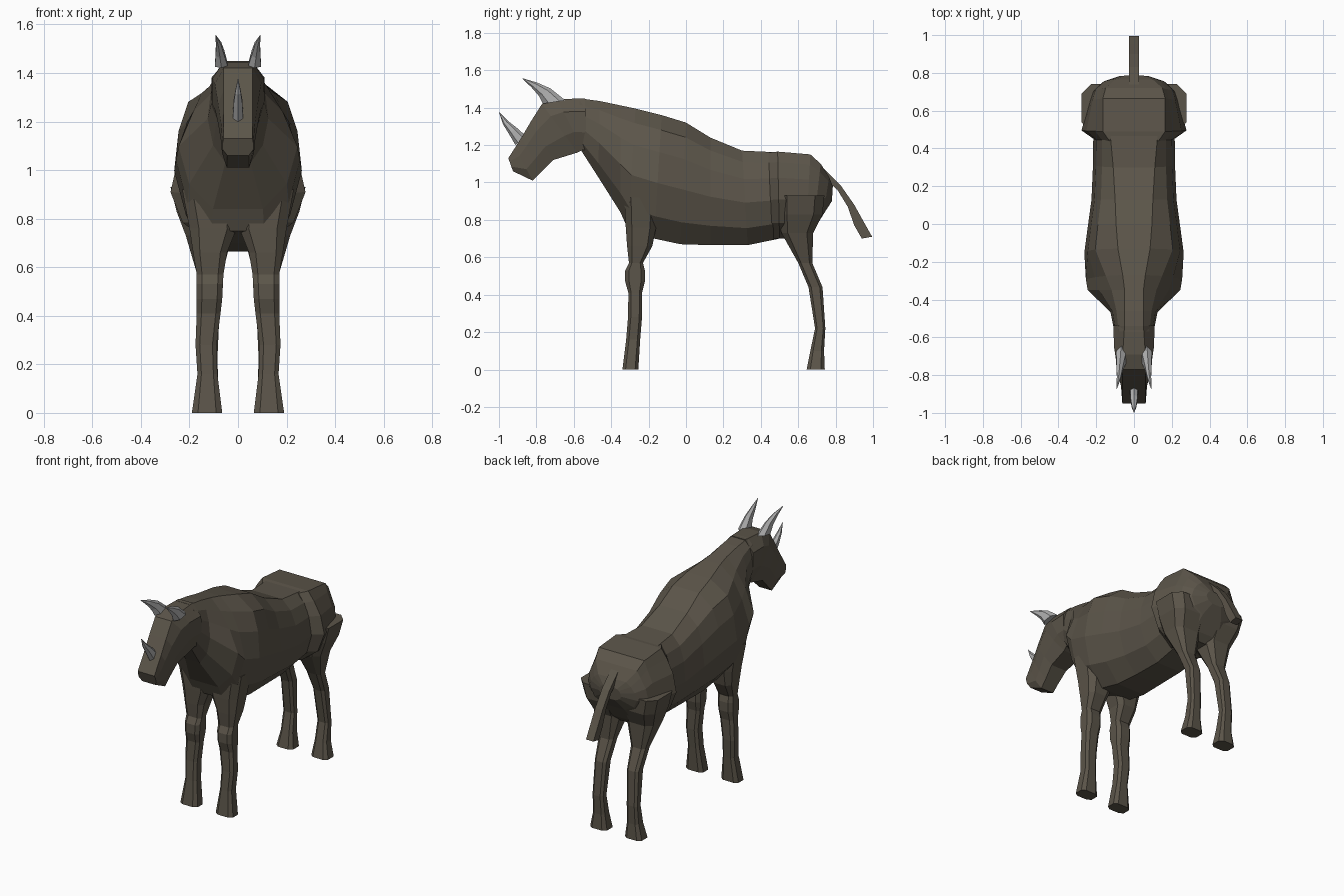
import bpy
import bmesh
from mathutils import Vector


def material(name, color):
    m = bpy.data.materials.new(name)
    m.diffuse_color = (*color, 1)
    return m


HIDE = material("dark hide", (0.105, 0.09, 0.067))
HORN = material("pale horn", (0.45, 0.45, 0.45))


def loft(name, rings, mat):
    """Skin a list of equal-length point rings and cap both ends."""
    bm = bmesh.new()
    rows = [[bm.verts.new(p) for p in r] for r in rings]
    n = len(rows[0])
    for a, b in zip(rows, rows[1:]):
        for i in range(n):
            j = (i + 1) % n
            bm.faces.new((a[i], a[j], b[j], b[i]))
    bm.faces.new(rows[0])
    bm.faces.new(rows[-1])
    bmesh.ops.remove_doubles(bm, verts=bm.verts, dist=0.0005)
    bmesh.ops.recalc_face_normals(bm, faces=bm.faces)
    me = bpy.data.meshes.new(name)
    bm.to_mesh(me)
    bm.free()
    me.materials.append(mat)
    ob = bpy.data.objects.new(name, me)
    bpy.context.collection.objects.link(ob)
    return ob


def section(ty, tz, by, bz, half):
    """Symmetric ring from a top point to a bottom point; half = (drop, half width)."""
    right = [(w, ty + (by - ty) * f, tz + (bz - tz) * f) for f, w in half]
    return right + [(-x, y, z) for x, y, z in reversed(right)]


def torso_section(ty, tz, by, bz, wt, w, s):
    """wt = flat back width, w = widest, s = narrowing of the upper flank."""
    return section(ty, tz, by, bz, [
        (0, wt), (0.12, max(wt, 0.78 * w * s)), (0.3, 0.93 * w * (s + 1) / 2),
        (0.55, w), (0.82, 0.82 * w), (1, 0.42 * w)])


def head_section(ty, tz, by, bz, wt, w):
    return section(ty, tz, by, bz, [(0, wt), (0.25, w), (0.65, w), (1, 0.7 * w)])


def bar_section(ty, tz, by, bz, w):
    return section(ty, tz, by, bz, [(0, w), (1, w)])


def leg_section(z, y0, y1, x0, x1, side):
    """Chamfered rectangle at height z."""
    c = 0.2
    pts = [(c, 0), (1 - c, 0), (1, c), (1, 1 - c), (1 - c, 1), (c, 1), (0, 1 - c), (0, c)]
    return [(side * (x0 + (x1 - x0) * u), y0 + (y1 - y0) * v, z) for u, v in pts]


# Neck, chest and barrel
loft("torso", [torso_section(*r) for r in (
    (-0.57, 1.45, -0.56, 1.17, 0.05, 0.105, 1),
    (-0.46, 1.435, -0.47, 1.03, 0.05, 0.125, 0.95),
    (-0.35, 1.412, -0.35, 0.84, 0.05, 0.245, 0.62),
    (-0.27, 1.395, -0.31, 0.75, 0.06, 0.255, 0.75),
    (-0.13, 1.36, -0.17, 0.70, 0.085, 0.263, 1),
    (0.0, 1.32, -0.03, 0.67, 0.095, 0.245, 1),
    (0.13, 1.24, 0.13, 0.665, 0.10, 0.225, 1),
    (0.30, 1.17, 0.33, 0.665, 0.11, 0.217, 1),
    (0.52, 1.16, 0.50, 0.70, 0.13, 0.215, 1))], HIDE)

# Rump, flaring at its front edge
loft("rump", [torso_section(*r) for r in (
    (0.44, 1.16, 0.46, 0.70, 0.13, 0.215, 1),
    (0.49, 1.165, 0.50, 0.70, 0.165, 0.278, 0.95),
    (0.665, 1.15, 0.64, 0.70, 0.165, 0.235, 1),
    (0.72, 1.10, 0.68, 0.74, 0.15, 0.22, 1),
    (0.765, 1.03, 0.735, 0.83, 0.10, 0.17, 1),
    (0.785, 0.98, 0.78, 0.90, 0.05, 0.08, 1))], HIDE)

# Head, from the muzzle back to the poll
loft("head", [head_section(*r) for r in (
    (-0.95, 1.13, -0.925, 1.06, 0.06, 0.063),
    (-0.915, 1.185, -0.82, 1.01, 0.06, 0.066),
    (-0.88, 1.24, -0.775, 1.055, 0.06, 0.07),
    (-0.83, 1.325, -0.71, 1.12, 0.06, 0.082),
    (-0.77, 1.42, -0.58, 1.16, 0.06, 0.095),
    (-0.69, 1.445, -0.55, 1.175, 0.06, 0.105),
    (-0.54, 1.45, -0.53, 1.17, 0.05, 0.11))], HIDE)

# Tail, widening toward its tip
loft("tail", [bar_section(*r) for r in (
    (0.73, 1.08, 0.73, 1.03, 0.027),
    (0.83, 0.98, 0.81, 0.96, 0.027),
    (0.90, 0.88, 0.865, 0.87, 0.027),
    (0.95, 0.79, 0.90, 0.77, 0.027),
    (0.995, 0.71, 0.94, 0.70, 0.027))], HIDE)

# Legs: height, back and front limits, inner and outer limits
FRONT_LEG = (
    (0.92, -0.33, -0.15, 0.02, 0.23), (0.76, -0.322, -0.16, 0.005, 0.20),
    (0.66, -0.315, -0.18, 0.045, 0.185), (0.57, -0.305, -0.23, 0.06, 0.17),
    (0.53, -0.325, -0.22, 0.062, 0.17), (0.47, -0.325, -0.22, 0.065, 0.17),
    (0.41, -0.308, -0.235, 0.072, 0.17), (0.28, -0.31, -0.235, 0.088, 0.175),
    (0.16, -0.32, -0.245, 0.085, 0.167), (0.0, -0.34, -0.255, 0.065, 0.19))
HIND_LEG = (
    (0.93, 0.49, 0.74, 0.03, 0.278), (0.83, 0.492, 0.73, 0.02, 0.253),
    (0.73, 0.51, 0.68, 0.025, 0.215), (0.57, 0.60, 0.675, 0.065, 0.168),
    (0.44, 0.655, 0.73, 0.075, 0.158), (0.22, 0.69, 0.745, 0.085, 0.162),
    (0.10, 0.665, 0.738, 0.08, 0.165), (0.0, 0.645, 0.742, 0.065, 0.187))
for label, side in (("left", 1), ("right", -1)):
    loft(label + "_front_leg", [leg_section(*r, side) for r in FRONT_LEG], HIDE)
    loft(label + "_hind_leg", [leg_section(*r, side) for r in HIND_LEG], HIDE)


def horn(name, stations):
    """Six-sided spike; each station is centre, half width in x, half depth along y."""
    shape = ((0, 1), (1, 0.5), (1, -0.5), (0, -1), (-1, -0.5), (-1, 0.5))
    rings = []
    for (x, y, z), rx, ry, tilt in stations:
        rings.append([Vector((x + u * rx, y + v * ry, z + v * ry * tilt)) for u, v in shape])
    loft(name, rings, HORN)


# Pair of swept head horns
for label, s in (("left", 1), ("right", -1)):
    horn(label + "_horn", [
        ((s * 0.068, -0.705, 1.43), 0.027, 0.06, 0.15),
        ((s * 0.074, -0.755, 1.482), 0.018, 0.03, 0.7),
        ((s * 0.08, -0.81, 1.52), 0.011, 0.014, 1),
        ((s * 0.092, -0.873, 1.556), 0.001, 0.001, 1)])

# Nose horn
horn("nose_horn", [
    ((0, -0.885, 1.225), 0.02, 0.026, 1),
    ((0, -0.925, 1.275), 0.019, 0.021, 0.8),
    ((0, -0.965, 1.32), 0.012, 0.013, 0.7),
    ((0, -0.999, 1.375), 0.001, 0.001, 0.7)])
